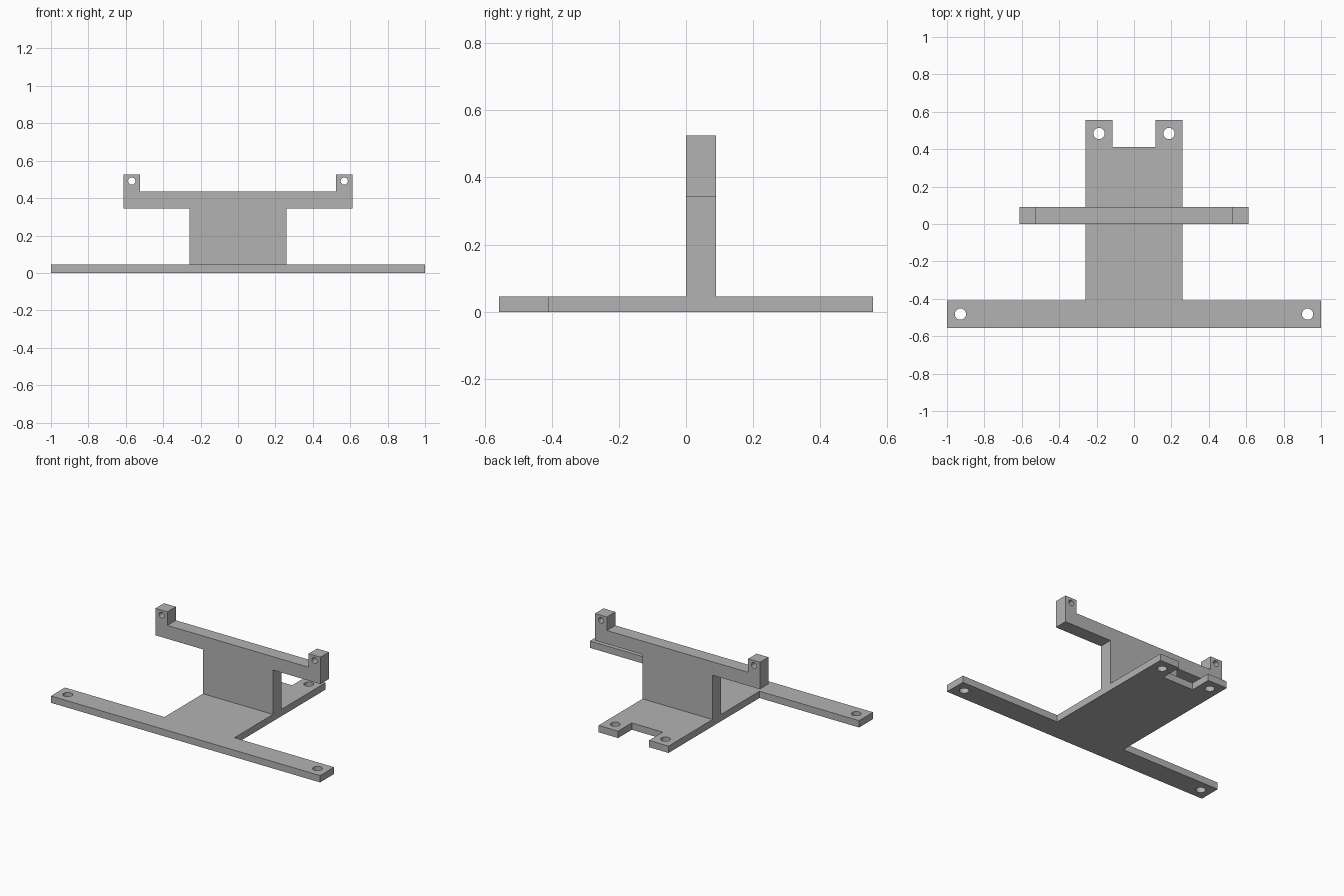
import bpy
import math
from mathutils import Matrix, Vector

cube = bpy.data.objects.get("Cube")
if cube:
    bpy.data.objects.remove(cube, do_unlink=True)

grey = bpy.data.materials.new("plain grey")
grey.use_nodes = True
grey.diffuse_color = (0.45, 0.45, 0.45, 1)
grey.node_tree.nodes["Principled BSDF"].inputs["Base Color"].default_value = grey.diffuse_color

# Stands a flat outline upright: outline y becomes z, thickness runs along +y
UPRIGHT = Matrix(((1, 0, 0), (0, 0, 1), (0, 1, 0)))


def circle(cx, cy, radius, sides=32):
    return [(cx + radius * math.cos(math.tau * i / sides),
             cy + radius * math.sin(math.tau * i / sides)) for i in range(sides)]


def slab(name, half, holes, thickness, turn=None):
    """Plate from the right half of a symmetric outline, with mirrored round holes."""
    curve = bpy.data.curves.new(name, "CURVE")
    curve.dimensions = "2D"
    curve.fill_mode = "BOTH"
    curve.extrude = thickness / 2
    loops = [half + [(-x, y) for x, y in reversed(half)]]
    for x, y, radius in holes:
        loops += [circle(side * x, y, radius) for side in (1, -1)]
    for loop in loops:
        spline = curve.splines.new("POLY")
        spline.points.add(len(loop) - 1)
        spline.use_cyclic_u = True
        for point, (x, y) in zip(spline.points, loop):
            point.co = (x, y, 0, 1)
    temp = bpy.data.objects.new(name + " outline", curve)
    bpy.context.collection.objects.link(temp)
    bpy.context.view_layer.update()
    graph = bpy.context.evaluated_depsgraph_get()
    mesh = bpy.data.meshes.new_from_object(temp.evaluated_get(graph))
    bpy.data.objects.remove(temp, do_unlink=True)
    mesh.name = name
    mesh.transform(Matrix.Translation(Vector((0, 0, thickness / 2))))
    if turn:
        mesh.transform(turn.to_4x4())
        mesh.flip_normals()
    mesh.materials.clear()
    mesh.materials.append(grey)
    obj = bpy.data.objects.new(name, mesh)
    bpy.context.collection.objects.link(obj)
    bpy.ops.object.select_all(action="DESELECT")
    obj.select_set(True)
    bpy.context.view_layer.objects.active = obj
    bpy.ops.object.shade_smooth_by_angle(angle=math.radians(30))
    return obj


BASE = 0.046
COLUMN = 0.26

# Base plate: wide front bar, centre plate and notched rear tabs
slab("base_plate",
     [(1, -0.557), (1, -0.409), (COLUMN, -0.409), (COLUMN, 0.557),
      (0.115, 0.557), (0.115, 0.411)],
     [(0.928, -0.482, 0.03), (0.187, 0.484, 0.03)], BASE)

# Upright bracket: column, cross arm and drilled end lugs
slab("upright_bracket",
     [(COLUMN, BASE), (COLUMN, 0.344), (0.613, 0.344), (0.613, 0.525),
      (0.525, 0.525), (0.525, 0.434)],
     [(0.568, 0.491, 0.019)], 0.09, UPRIGHT)
